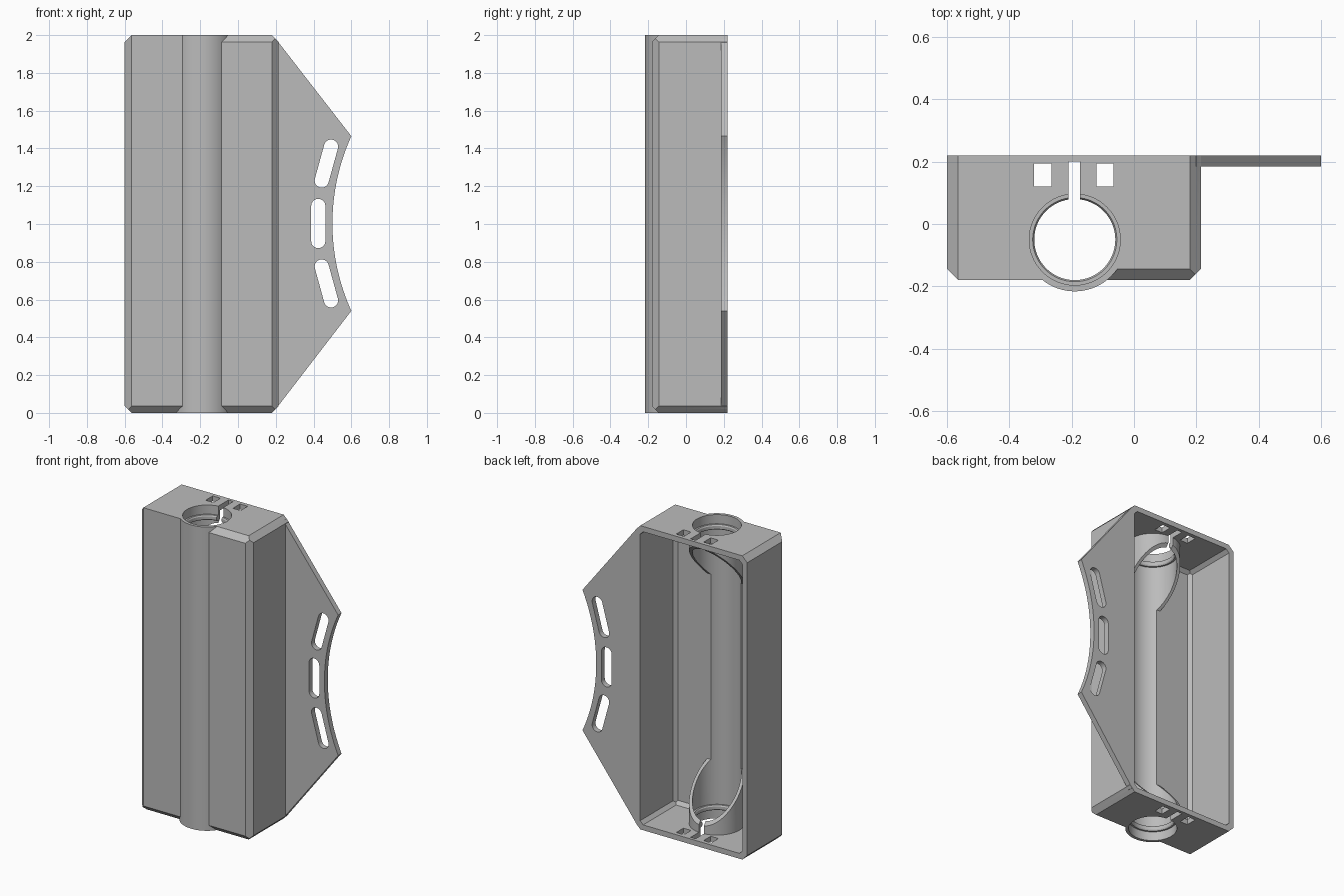
import bpy, bmesh, math
from mathutils import Vector

if "Cube" in bpy.data.objects:
    bpy.data.objects.remove(bpy.data.objects["Cube"])

grey = bpy.data.materials.new("plain_grey")
grey.diffuse_color = (0.5, 0.5, 0.5, 1)
grey.use_nodes = True
grey.node_tree.nodes["Principled BSDF"].inputs["Base Color"].default_value = grey.diffuse_color
CX, CY, R = -0.19, -0.05, 0.166   # rod tube centre and outer radius
AX, AR = 1.62, 1.12               # centre and radius of the flange arc


def make(name, bm):
    bmesh.ops.recalc_face_normals(bm, faces=bm.faces)
    me = bpy.data.meshes.new(name)
    bm.to_mesh(me)
    bm.free()
    ob = bpy.data.objects.new(name, me)
    bpy.context.collection.objects.link(ob)
    me.materials.append(grey)
    return ob


def box(x0, x1, y0, y1, z0, z1):
    bm = bmesh.new()
    bmesh.ops.create_cube(bm, size=1)
    for v in bm.verts:
        v.co = ((x0 + x1) / 2 + v.co.x * (x1 - x0),
                (y0 + y1) / 2 + v.co.y * (y1 - y0),
                (z0 + z1) / 2 + v.co.z * (z1 - z0))
    return bm


def chamfer(bm, lo, hi, c, edges):
    """Slice off box edges; each edge is given by its outward direction."""
    for d in edges:
        n = Vector(d)
        corner = Vector([hi[i] if d[i] > 0 else lo[i] for i in range(3)])
        axis = next(i for i in range(3) if d[i])
        corner[axis] -= d[axis] * c
        geom = bm.verts[:] + bm.edges[:] + bm.faces[:]
        cut = bmesh.ops.bisect_plane(bm, geom=geom, plane_co=corner,
                                     plane_no=n, clear_outer=True)
        rim = [e for e in cut["geom_cut"] if isinstance(e, bmesh.types.BMEdge)]
        bmesh.ops.contextual_create(bm, geom=rim)


def prism(points, extrude):
    bm = bmesh.new()
    face = bm.faces.new([bm.verts.new(p) for p in points])
    new = bmesh.ops.extrude_face_region(bm, geom=[face])["geom"]
    bmesh.ops.translate(bm, vec=extrude,
                        verts=[v for v in new if isinstance(v, bmesh.types.BMVert)])
    return bm


def lathe(profile, seg=96):
    """Closed solid of revolution around the tube axis from (radius, z) points."""
    bm = bmesh.new()
    rings = [[bm.verts.new((CX + r * math.cos(2 * math.pi * i / seg),
                            CY + r * math.sin(2 * math.pi * i / seg), z))
              for i in range(seg)] for r, z in profile]
    for a, b in zip(rings, rings[1:]):
        for i in range(seg):
            j = (i + 1) % seg
            bm.faces.new((a[i], a[j], b[j], b[i]))
    bm.faces.new(rings[0])
    bm.faces.new(rings[-1])
    return bm


def boolean(target, name, bm, op="DIFFERENCE"):
    tool = make(name, bm)
    mod = target.modifiers.new(name, "BOOLEAN")
    mod.object, mod.operation, mod.solver = tool, op, "EXACT"
    bpy.context.view_layer.update()
    dg = bpy.context.evaluated_depsgraph_get()
    me = bpy.data.meshes.new_from_object(target.evaluated_get(dg))
    target.modifiers.clear()
    target.data = me
    bpy.data.objects.remove(tool)


# Outer housing with chamfered edges
lo, hi = (-0.6, -0.18, 0), (0.215, 0.22, 2)
edges = [(-1, -1, 0), (1, -1, 0), (-1, 0, 1), (1, 0, 1),
         (-1, 0, -1), (1, 0, -1), (0, -1, -1)]
bm = box(lo[0], hi[0], lo[1], hi[1], lo[2], hi[2])
chamfer(bm, lo, hi, 0.036, edges)
housing = make("housing", bm)

# Front top chamfer on the right of the tube only
boolean(housing, "top_chamfer_cut",
        prism([(CX, -0.244, 1.9), (CX, -0.244, 2.1), (CX, -0.044, 2.1)], (0.6, 0, 0)))

# Side flange with a concave arc edge
half = math.asin(0.4625 / AR)
pts = [(0.1, 0.185, 0.02), (0.2, 0.185, 0.02)]
for i in range(33):
    a = -half + 2 * half * i / 32
    pts.append((AX - AR * math.cos(a), 0.185, 1.0025 + AR * math.sin(a)))
pts += [(0.2, 0.185, 1.98), (0.1, 0.185, 1.98)]
boolean(housing, "flange", prism(pts, (0, 0.035, 0)), "UNION")

# Three rounded slots following the arc
for deg in (-15.4, 0, 15.4):
    t = math.radians(deg)
    cx, cz = AX - 1.195 * math.cos(t), 1.0025 + 1.195 * math.sin(t)
    slot = []
    for i in range(34):
        a = math.pi * (i % 17) / 16 + (math.pi if i > 16 else 0)
        u = 0.0375 * math.cos(a)
        w = 0.0375 * math.sin(a) + (0.093 if i < 17 else -0.093)
        slot.append((cx + u * math.cos(t) + w * math.sin(t), 0.1,
                     cz - u * math.sin(t) + w * math.cos(t)))
    boolean(housing, "flange_slot", prism(slot, (0, 0.3, 0)))

# Inner cavity, open at the back
lo, hi = (-0.565, -0.145, 0.035), (0.18, 0.3, 1.965)
bm = box(lo[0], hi[0], lo[1], hi[1], lo[2], hi[2])
chamfer(bm, lo, hi, 0.022, edges + [(0, -1, 1)])
boolean(housing, "cavity", bm)

# Rod tube, cut open at a slant between its two end collars
tube = make("rod_tube", lathe([(R, 0), (R, 2)]))
boolean(tube, "tube_opening",
        prism([(-0.5, -0.145, 0.39), (-0.5, 0.14, 0.057),
               (-0.5, 0.14, 1.943), (-0.5, -0.145, 1.61)], (0.6, 0, 0)))
bm = bmesh.new()
bm.from_mesh(tube.data)
bpy.data.objects.remove(tube)
boolean(housing, "rod_tube", bm, "UNION")

# Stepped bore with a retaining lip at each end
end = [(0.146, -0.1), (0.146, 0.06), (0.135, 0.06), (0.13, 0.068),
       (0.13, 0.085), (0.135, 0.093), (0.146, 0.093)]
boolean(housing, "bore", lathe(end + [(r, 2 - z) for r, z in reversed(end)]))

# Clamp slit and strap holes through both ends
for x0, x1, y0, y1 in ((-0.21, -0.174, 0.05, 0.2),
                       (-0.32, -0.264, 0.12, 0.194),
                       (-0.121, -0.065, 0.12, 0.194)):
    boolean(housing, "end_hole", box(x0, x1, y0, y1, -0.1, 2.1))

# Smooth curves, crisp edges
bpy.context.view_layer.objects.active = housing
housing.select_set(True)
bpy.ops.object.shade_smooth_by_angle(angle=math.radians(25))
